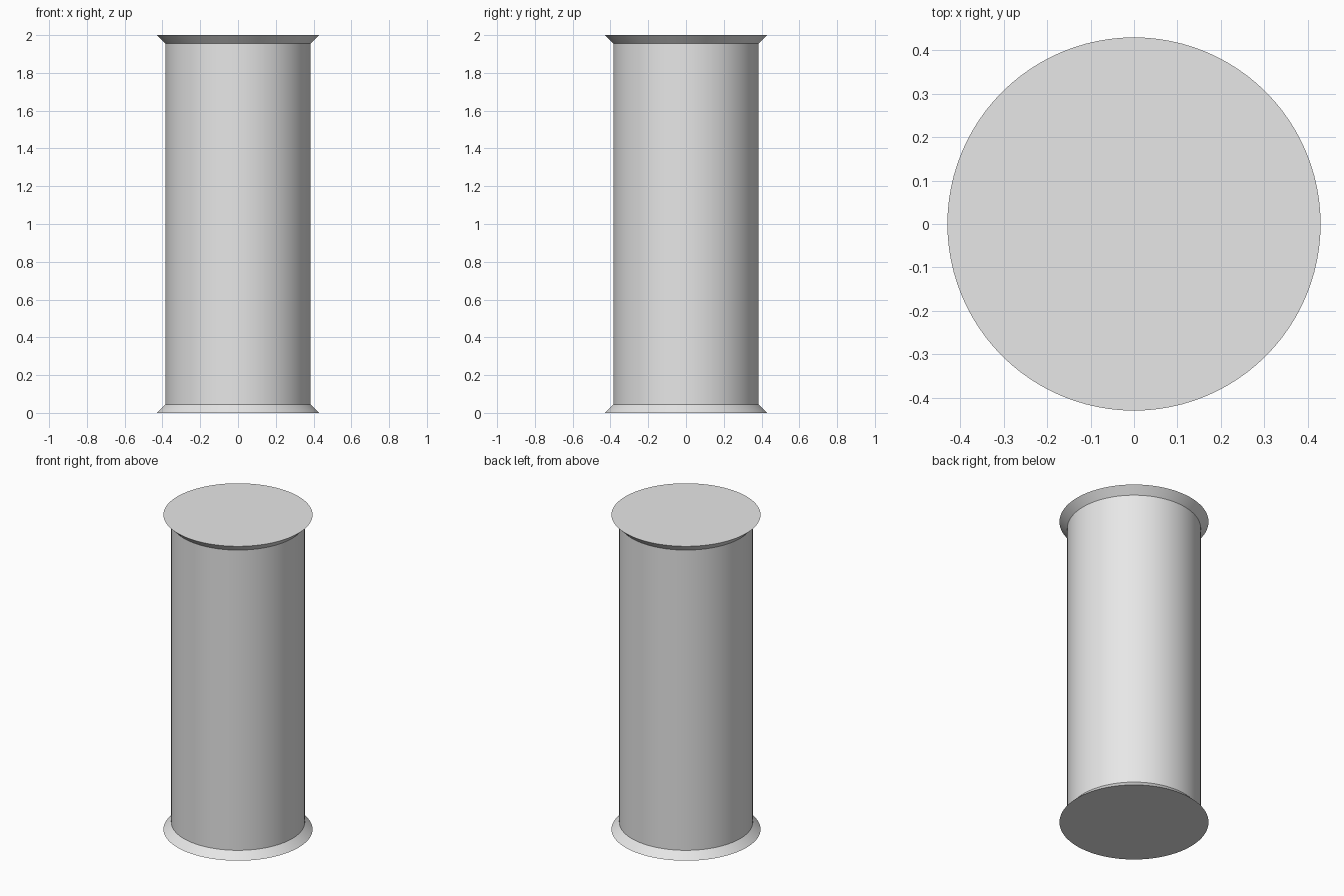
import bpy
import bmesh
import math

cube = bpy.data.objects.get("Cube")
if cube:
    bpy.data.objects.remove(cube, do_unlink=True)

HEIGHT = 2.0
BODY_RADIUS = 0.385
RIM_RADIUS = 0.43
RIM_HEIGHT = 0.045
SIDES = 96

grey = bpy.data.materials.new("light_grey")
grey.use_nodes = True
colour = (0.8, 0.8, 0.8, 1)
grey.diffuse_color = colour
grey.node_tree.nodes["Principled BSDF"].inputs["Base Color"].default_value = colour


def lathe(name, profile):
    """Turn (radius, height) points around z and cap both ends."""
    bm = bmesh.new()
    rings = [[bm.verts.new((r * math.cos(math.tau * i / SIDES),
                            r * math.sin(math.tau * i / SIDES), z))
              for i in range(SIDES)] for r, z in profile]
    for low, high in zip(rings, rings[1:]):
        for i in range(SIDES):
            j = (i + 1) % SIDES
            bm.faces.new((low[i], low[j], high[j], high[i]))
    bm.faces.new(rings[0][::-1])
    bm.faces.new(rings[-1])
    mesh = bpy.data.meshes.new(name)
    bm.to_mesh(mesh)
    bm.free()
    mesh.materials.append(grey)
    obj = bpy.data.objects.new(name, mesh)
    bpy.context.collection.objects.link(obj)
    bpy.ops.object.select_all(action="DESELECT")
    obj.select_set(True)
    bpy.context.view_layer.objects.active = obj
    bpy.ops.object.shade_smooth_by_angle(angle=math.radians(30))
    return obj


# Straight column with a flared rim at each end
lathe("flared_column", [
    (RIM_RADIUS, 0),
    (BODY_RADIUS, RIM_HEIGHT),
    (BODY_RADIUS, HEIGHT - RIM_HEIGHT),
    (RIM_RADIUS, HEIGHT),
])
